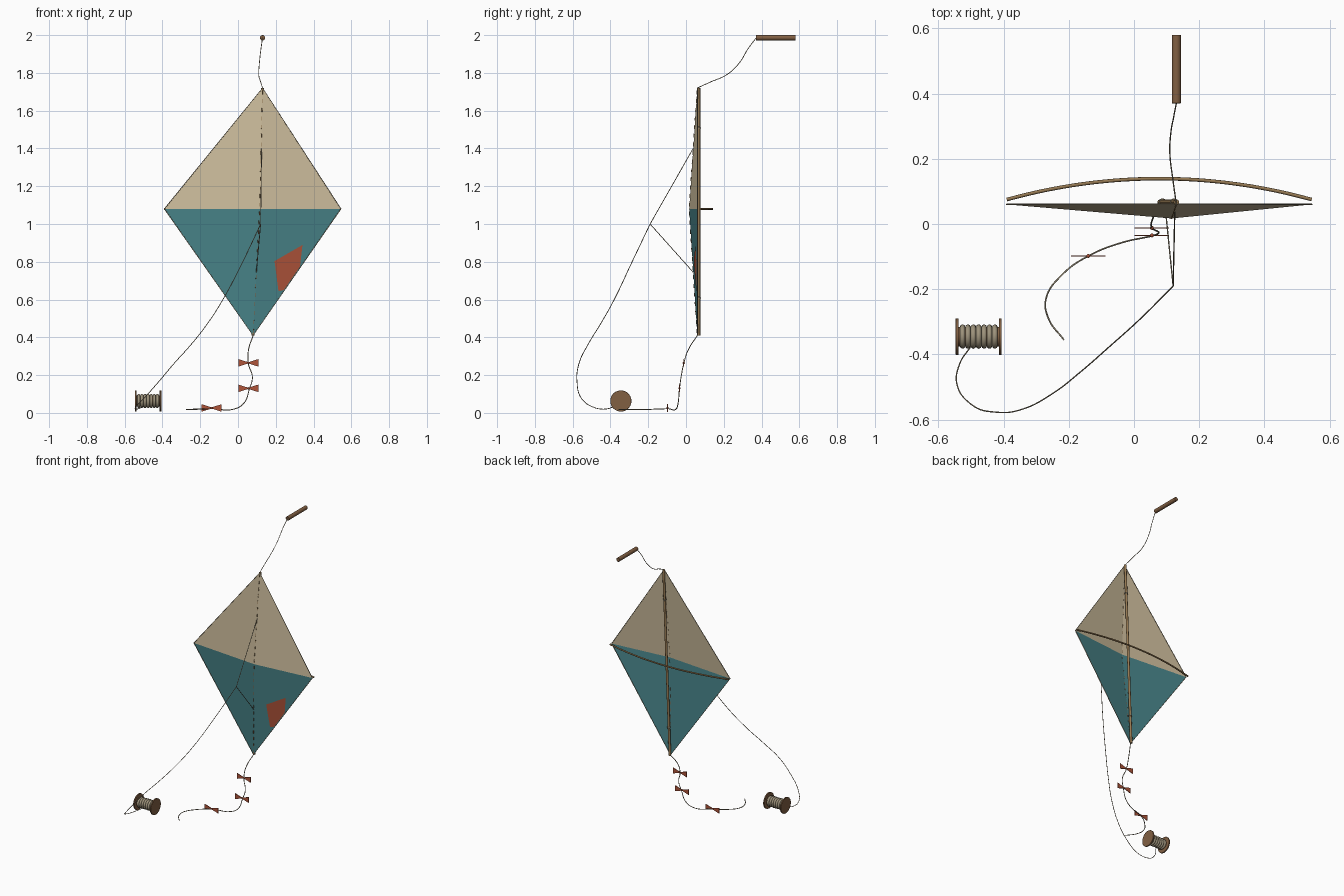
import bpy, bmesh, math
from mathutils import Vector

if "Cube" in bpy.data.objects:
    bpy.data.objects.remove(bpy.data.objects["Cube"])


def material(name, rgb):
    m = bpy.data.materials.new(name)
    m.diffuse_color = (*rgb, 1)
    m.use_nodes = True
    m.node_tree.nodes["Principled BSDF"].inputs["Base Color"].default_value = m.diffuse_color
    return m


CREAM = material("cream cloth", (0.60, 0.50, 0.33))
TEAL = material("teal cloth", (0.065, 0.23, 0.25))
RED = material("rust red cloth", (0.43, 0.09, 0.042))
WOOD = material("dark wood", (0.22, 0.115, 0.055))
CANE = material("light cane", (0.30, 0.19, 0.085))
CORD = material("cord", (0.34, 0.29, 0.20))

# Sail corners and raised crossing point
TOP = Vector((0.13, 0.06, 1.72))
BOTTOM = Vector((0.08, 0.06, 0.41))
LEFT = Vector((-0.39, 0.06, 1.08))
RIGHT = Vector((0.545, 0.06, 1.08))
MID = Vector((0.115, 0.017, 1.08))


def mesh_object(name, verts, faces, mats):
    me = bpy.data.meshes.new(name)
    me.from_pydata([tuple(v) for v in verts], [], faces)
    for m in mats:
        me.materials.append(m)
    ob = bpy.data.objects.new(name, me)
    bpy.context.collection.objects.link(ob)
    return ob


def tube(name, pts, radius, mat, smooth=True, res=2, closed=False):
    """Round cord or rod through the given points."""
    cu = bpy.data.curves.new(name, 'CURVE')
    cu.dimensions = '3D'
    cu.bevel_depth = radius
    cu.bevel_resolution = res
    cu.use_fill_caps = True
    cu.resolution_u = 8
    sp = cu.splines.new('BEZIER' if smooth else 'POLY')
    target = sp.bezier_points if smooth else sp.points
    target.add(len(pts) - 1)
    for bp, p in zip(target, pts):
        if smooth:
            bp.co = p
            bp.handle_left_type = bp.handle_right_type = 'AUTO'
        else:
            bp.co = (*p, 1)
    sp.use_cyclic_u = closed
    cu.materials.append(mat)
    ob = bpy.data.objects.new(name, cu)
    bpy.context.collection.objects.link(ob)
    return ob


def rod(name, centre, radius, length, axis, mat, sides=24):
    """Cylinder lying along x or y, with a small bevel."""
    rot = (0, math.pi / 2, 0) if axis == 'x' else (math.pi / 2, 0, 0)
    bpy.ops.mesh.primitive_cylinder_add(vertices=sides, radius=radius, depth=length,
                                        location=centre, rotation=rot)
    ob = bpy.context.object
    ob.name = name
    ob.data.materials.append(mat)
    bv = ob.modifiers.new("bevel", 'BEVEL')
    bv.width = 0.0015
    bv.segments = 2
    bpy.ops.object.shade_smooth_by_angle()
    return ob


def ring(name, centre, major, minor, rot, mat):
    bpy.ops.mesh.primitive_torus_add(major_radius=major, minor_radius=minor, location=centre,
                                     rotation=rot, major_segments=24, minor_segments=8)
    ob = bpy.context.object
    ob.name = name
    ob.data.materials.append(mat)
    bpy.ops.object.shade_smooth_by_angle(angle=math.radians(60))
    return ob


# Sail: four flat panels, cream above and teal below
sail = mesh_object("sail", [TOP, RIGHT, BOTTOM, LEFT, MID],
                   [(0, 3, 4), (0, 4, 1), (3, 2, 4), (4, 2, 1)], [CREAM, TEAL])
for f in sail.data.polygons:
    f.material_index = 0 if f.center.z > MID.z else 1
tube("sail_edge_cord", [TOP, RIGHT, BOTTOM, LEFT], 0.0025, CORD, smooth=False, closed=True)

# Patch: thin plate lying just in front of the lower right panel
n = (RIGHT - MID).cross(BOTTOM - MID).normalized()
if n.y > 0:
    n = -n
outline = [(0.341, 0.889), (0.328, 0.775), (0.242, 0.65), (0.214, 0.645), (0.193, 0.804)]
patch_pts = []
for x, z in outline:
    y = MID.y - (n.x * (x - MID.x) + n.z * (z - MID.z)) / n.y
    patch_pts.append(Vector((x, y, z)) + n * 0.003)
mesh_object("patch", patch_pts, [(4, 3, 2, 1, 0)], [RED])

# Stitches: short dashes along the centre crease
def stitches(name, a, b, count, mat):
    for i in range(count):
        p, q = a.lerp(b, (i + 0.3) / count), a.lerp(b, (i + 0.75) / count)
        off = Vector((0, -0.001, 0))
        tube(f"{name}_{i}", [p + off, q + off], 0.002, mat, smooth=False, res=1)


stitches("upper_stitch", TOP, MID, 14, CANE)
stitches("lower_stitch", MID, BOTTOM, 14, WOOD)

# Frame: straight spine and curved cross spar
tube("spine", [BOTTOM + Vector((0, 0.007, 0)), TOP + Vector((0, 0.007, 0))], 0.0085, CANE,
     smooth=False, res=3)
xs = [LEFT.x + (RIGHT.x - LEFT.x) * i / 12 for i in range(13)]
half, cx = (RIGHT.x - LEFT.x) / 2, (RIGHT.x + LEFT.x) / 2
tube("cross_spar", [(x, 0.139 - 0.064 * ((x - cx) / half) ** 2, 1.08) for x in xs], 0.0055, CANE,
     res=3)

# Lashings around the spine
for z in (0.61, 1.51):
    x = BOTTOM.x + (TOP.x - BOTTOM.x) * (z - BOTTOM.z) / (TOP.z - BOTTOM.z)
    for k in (-1, 1):
        ring("spine_lashing", (x, 0.067, z + 0.003 * k), 0.0095, 0.002, (0, 0, 0), CORD)

# Bridle: two cords meeting in front of the sail
KNOT = Vector((0.12, -0.19, 1.0))
tube("bridle_upper", [(0.125, 0.038, 1.40), KNOT], 0.002, CORD, smooth=False)
tube("bridle_lower", [(0.097, 0.038, 0.745), KNOT], 0.002, CORD, smooth=False)

# Flying line from the bridle to the spool
tube("flying_line", [KNOT, (0.02, -0.29, 0.79), (-0.08, -0.38, 0.60), (-0.16, -0.45, 0.475),
                     (-0.25, -0.52, 0.36), (-0.34, -0.567, 0.26), (-0.42, -0.577, 0.165),
                     (-0.50, -0.552, 0.075), (-0.543, -0.49, 0.03), (-0.535, -0.43, 0.02),
                     (-0.50, -0.375, 0.035)], 0.002, CORD)

# Top line and handle
tube("top_line", [TOP, (0.12, 0.13, 1.752), (0.11, 0.215, 1.79), (0.113, 0.28, 1.85),
                  (0.122, 0.33, 1.93), (0.13, 0.372, 1.986)], 0.002, CORD)
rod("handle", (0.13, 0.475, 1.986), 0.014, 0.21, 'y', WOOD)

# Tail cord
tube("tail_cord", [BOTTOM, (0.055, 0.01, 0.33), (0.055, -0.012, 0.26), (0.076, -0.026, 0.19),
                   (0.06, -0.035, 0.125), (0.03, -0.042, 0.05), (-0.03, -0.055, 0.018),
                   (-0.13, -0.093, 0.022), (-0.22, -0.155, 0.02), (-0.27, -0.23, 0.018),
                   (-0.262, -0.29, 0.018), (-0.215, -0.355, 0.018)], 0.0025, CORD)

# Tail bows: pairs of flat triangles with a small knot
for i, (x, y, z) in enumerate([(0.055, -0.012, 0.265), (0.055, -0.035, 0.13),
                               (-0.14, -0.098, 0.026)]):
    w, h = 0.053, 0.02
    bow = mesh_object(f"tail_bow_{i}", [(0, 0, 0.003), (0, 0, -0.003), (w, 0, -h), (w, 0, h),
                                        (-w, 0, h), (-w, 0, -h)],
                      [(0, 1, 2, 3), (1, 0, 4, 5)], [RED])
    bow.location = (x, y, z)
    sol = bow.modifiers.new("thickness", 'SOLIDIFY')
    sol.thickness = 0.004
    sol.offset = 0
    bpy.ops.mesh.primitive_uv_sphere_add(segments=12, ring_count=8, radius=0.006,
                                         location=(x, y, z))
    bpy.context.object.name = f"tail_knot_{i}"
    bpy.context.object.data.materials.append(RED)

# Spool: two flanges, a core and wound cord
SX, SY, SZ = -0.476, -0.345, 0.063
for side in (-1, 1):
    rod("spool_flange", (SX + side * 0.066, SY, SZ), 0.056, 0.009, 'x', WOOD, 40)
rod("spool_core", (SX, SY, SZ), 0.03, 0.128, 'x', WOOD)
for i in range(7):
    ring("spool_winding", (SX + (i - 3) * 0.0165, SY, SZ), 0.029, 0.0085,
         (0, math.pi / 2, 0), CORD)
